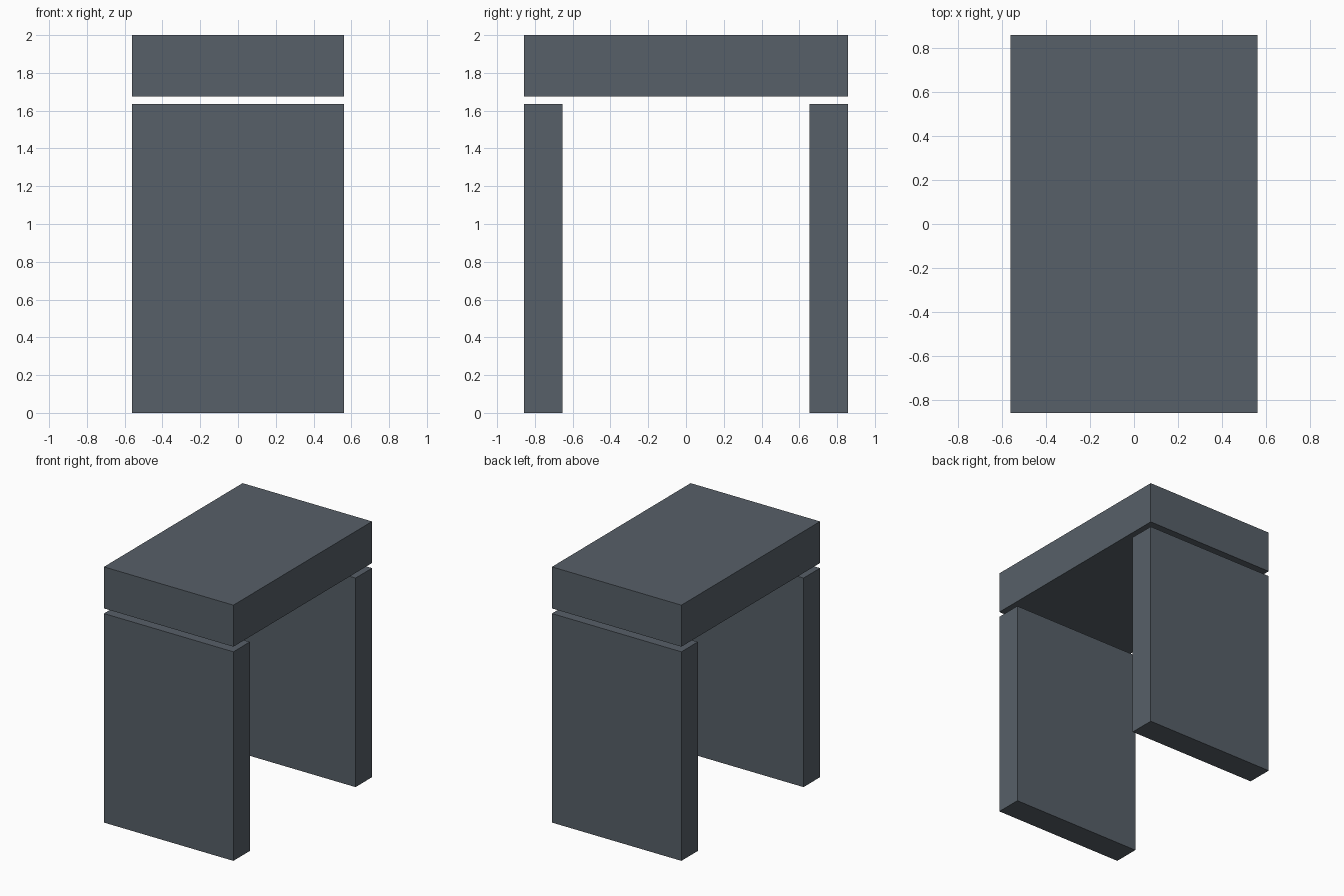
import bpy

default = bpy.data.objects.get("Cube")
if default:
    bpy.data.objects.remove(default, do_unlink=True)

# Single slate grey material
slate = bpy.data.materials.new("slate_grey")
slate.use_nodes = True
colour = (0.095, 0.116, 0.138, 1.0)
slate.diffuse_color = colour
slate.node_tree.nodes["Principled BSDF"].inputs["Base Color"].default_value = colour

HALF_WIDTH = 0.56
HALF_DEPTH = 0.857
LEG_INNER = 0.653
LEG_TOP = 1.635
SLAB_BOTTOM = 1.675
HEIGHT = 2.0


def block(name, y0, y1, z0, z1):
    """Full-width box between the given depth and height limits."""
    bpy.ops.mesh.primitive_cube_add(size=1, location=(0, (y0 + y1) / 2, (z0 + z1) / 2))
    obj = bpy.context.object
    obj.name = name
    obj.scale = (2 * HALF_WIDTH, y1 - y0, z1 - z0)
    bpy.ops.object.transform_apply(location=False, rotation=False, scale=True)
    obj.data.materials.append(slate)
    return obj


# Top slab floating just above two upright panels
block("top_slab", -HALF_DEPTH, HALF_DEPTH, SLAB_BOTTOM, HEIGHT)
block("front_panel", -HALF_DEPTH, -LEG_INNER, 0, LEG_TOP)
block("back_panel", LEG_INNER, HALF_DEPTH, 0, LEG_TOP)
